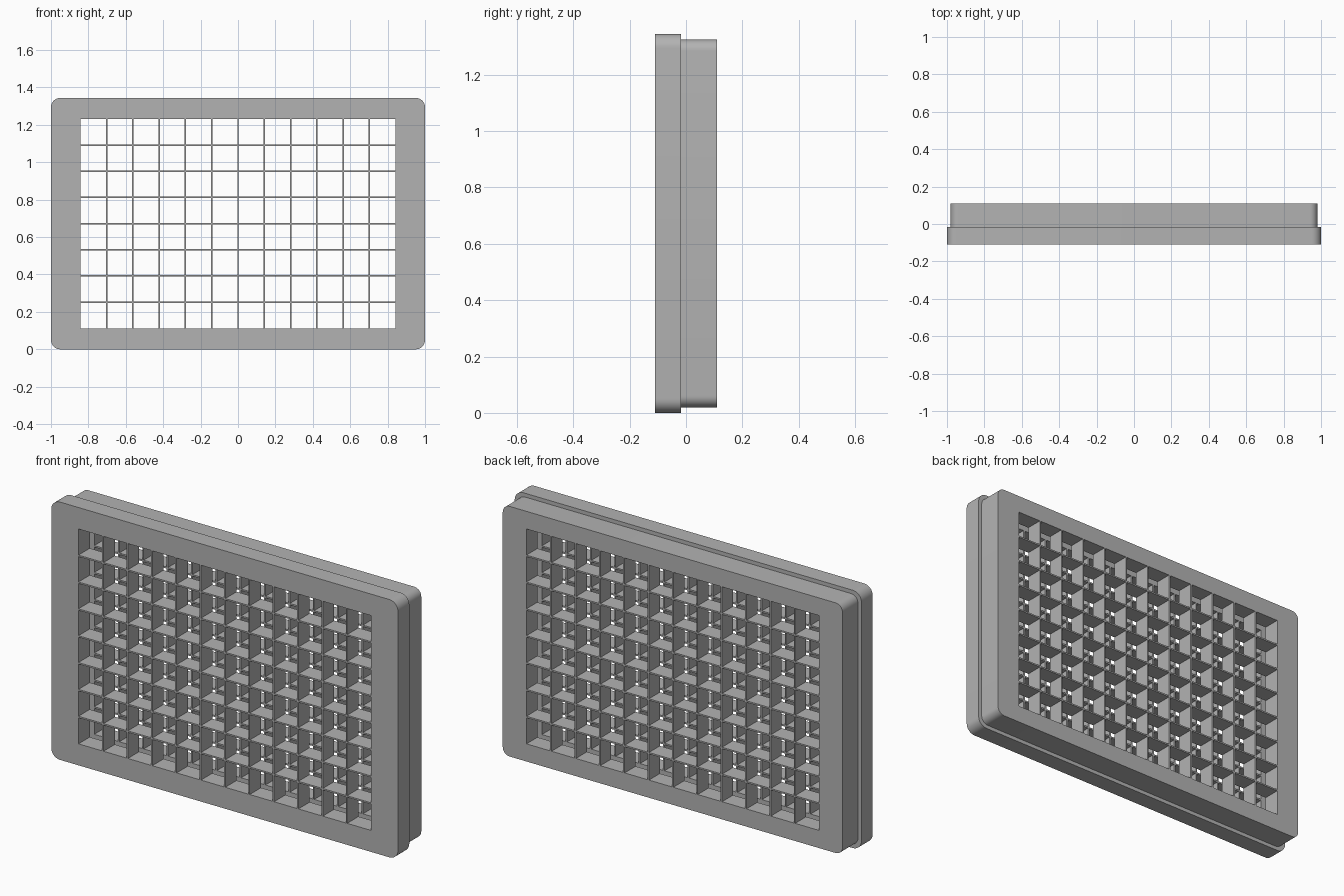
import bpy, bmesh, math

if "Cube" in bpy.data.objects:
    bpy.data.objects.remove(bpy.data.objects["Cube"])

ZC = 0.672                      # height of the panel centre
OPEN = (0.843, 0.56)            # half size of the grid opening
CAVITY = (0.90, 0.617)          # half size of the wider slot between the grids
COLS, ROWS, WALL = 12, 8, 0.008

grey = bpy.data.materials.new("grey plastic")
grey.diffuse_color = (0.45, 0.45, 0.45, 1)
grey.use_nodes = True
grey.node_tree.nodes["Principled BSDF"].inputs["Base Color"].default_value = grey.diffuse_color


def finish(bm, name):
    bmesh.ops.recalc_face_normals(bm, faces=bm.faces)
    me = bpy.data.meshes.new(name)
    bm.to_mesh(me)
    bm.free()
    me.materials.append(grey)
    ob = bpy.data.objects.new(name, me)
    bpy.context.collection.objects.link(ob)
    bpy.context.view_layer.objects.active = ob
    ob.select_set(True)
    bpy.ops.object.shade_smooth_by_angle(angle=math.radians(30))
    ob.select_set(False)


def frame(name, y0, y1, half, radius, inner, seg=8):
    """Rounded rectangular frame; inner is a list of (y, half size) hole steps."""
    bm = bmesh.new()
    signs = [(1, 1), (-1, 1), (-1, -1), (1, -1)]

    def outline(y):
        arcs = []
        for k, (sx, sz) in enumerate(signs):
            cx, cz = sx * (half[0] - radius), ZC + sz * (half[1] - radius)
            angles = [math.pi / 2 * (k + i / seg) for i in range(seg + 1)]
            arcs.append([bm.verts.new((cx + radius * math.cos(a), y,
                                       cz + radius * math.sin(a))) for a in angles])
        return arcs

    front, back = outline(y0), outline(y1)
    loops = [[bm.verts.new((sx * h[0], y, ZC + sz * h[1])) for sx, sz in signs]
             for y, h in inner]
    # flat faces at both ends, one per side
    for arcs, hole in ((front, loops[0]), (back, loops[-1])):
        for k in range(4):
            n = (k + 1) % 4
            bm.faces.new(arcs[k] + [arcs[n][0], hole[n], hole[k]])
    # outer wall
    f, b = sum(front, []), sum(back, [])
    for i in range(len(f)):
        j = (i + 1) % len(f)
        bm.faces.new((f[i], f[j], b[j], b[i]))
    # stepped hole wall
    for a, c in zip(loops, loops[1:]):
        for k in range(4):
            n = (k + 1) % 4
            bm.faces.new((a[k], a[n], c[n], c[k]))
    finish(bm, name)


def grid(name, y0, y1):
    """Crossing divider walls filling the opening."""
    bm = bmesh.new()

    def wall(x, z, sx, sz):
        box = bmesh.ops.create_cube(bm, size=1)["verts"]
        bmesh.ops.scale(bm, vec=(sx, y1 - y0, sz), verts=box)
        bmesh.ops.translate(bm, vec=(x, (y0 + y1) / 2, z), verts=box)

    for i in range(1, COLS):
        wall(-OPEN[0] + 2 * OPEN[0] * i / COLS, ZC, WALL, 2 * OPEN[1])
    for i in range(1, ROWS):
        wall(0, ZC - OPEN[1] + 2 * OPEN[1] * i / ROWS, 2 * OPEN[0], WALL)
    finish(bm, name)


# front bezel, and the slightly smaller back body with its inner slot
frame("front_bezel", -0.11, -0.017, (1.0, ZC), 0.05,
      [(-0.11, OPEN), (-0.017, OPEN)])
frame("back_body", -0.017, 0.11, (0.98, 0.652), 0.04,
      [(-0.017, CAVITY), (0.02, CAVITY), (0.02, OPEN), (0.11, OPEN)])

# divider grids in front and back halves
grid("front_grid", -0.11, -0.017)
grid("back_grid", 0.02, 0.11)
